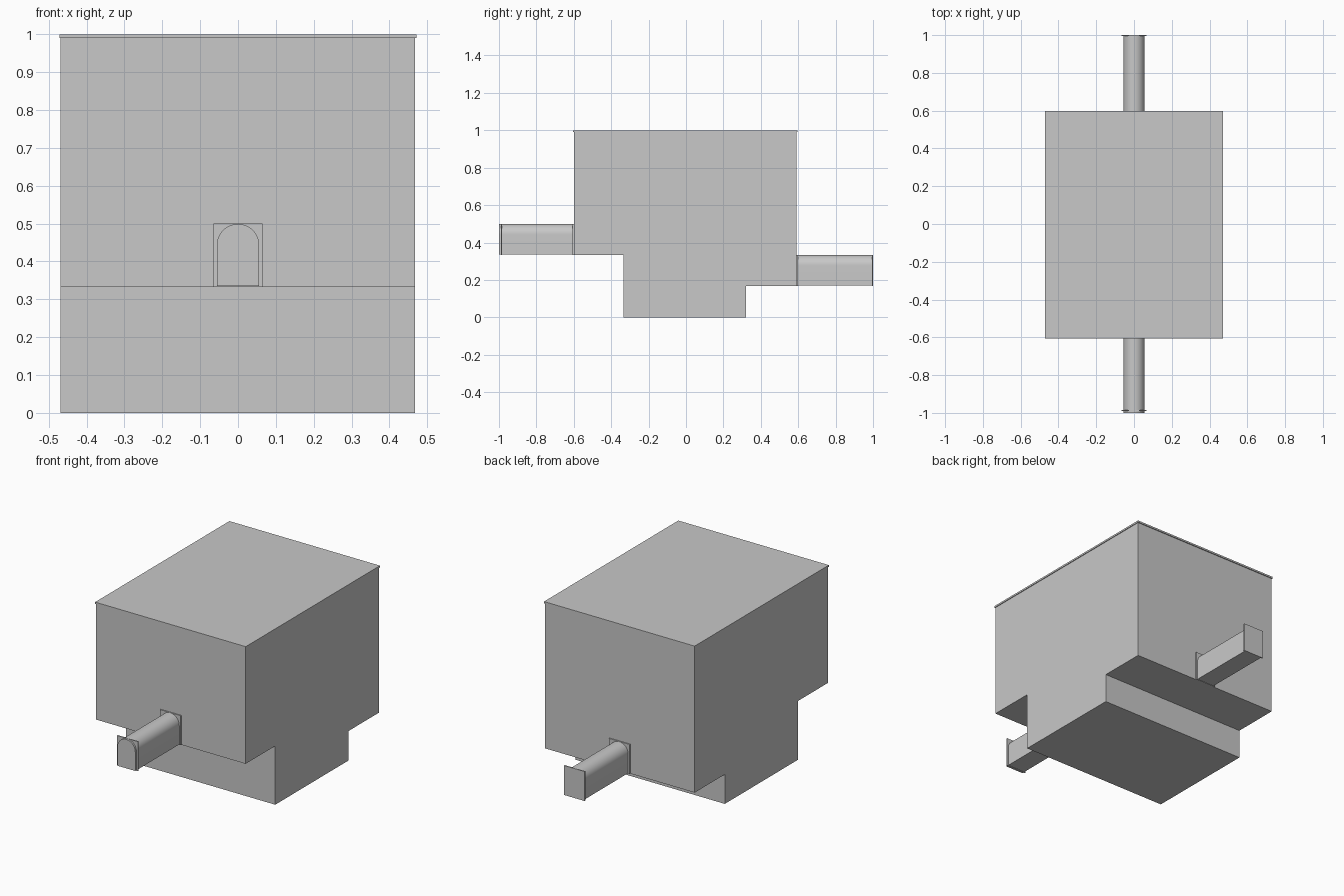
import bpy, bmesh, math

cube = bpy.data.objects.get("Cube")
if cube:
    bpy.data.objects.remove(cube, do_unlink=True)

grey = bpy.data.materials.new("plain_grey")
grey.use_nodes = True
colour = (0.58, 0.58, 0.58, 1)
grey.diffuse_color = colour
grey.node_tree.nodes["Principled BSDF"].inputs["Base Color"].default_value = colour


def prism(name, profile, axis, start, end, smooth=False):
    """Extrude a closed 2D profile along x (profile y, z) or y (profile x, z)."""
    bm = bmesh.new()
    place = (lambda a, b: (start, a, b)) if axis == "x" else (lambda a, b: (a, start, b))
    face = bm.faces.new([bm.verts.new(place(a, b)) for a, b in profile])
    moved = bmesh.ops.extrude_face_region(bm, geom=[face])["geom"]
    shift = (end - start, 0, 0) if axis == "x" else (0, end - start, 0)
    bmesh.ops.translate(bm, vec=shift, verts=[v for v in moved if isinstance(v, bmesh.types.BMVert)])
    bmesh.ops.recalc_face_normals(bm, faces=bm.faces)
    mesh = bpy.data.meshes.new(name)
    bm.to_mesh(mesh)
    bm.free()
    mesh.materials.append(grey)
    obj = bpy.data.objects.new(name, mesh)
    bpy.context.collection.objects.link(obj)
    if smooth:
        bpy.ops.object.select_all(action="DESELECT")
        obj.select_set(True)
        bpy.context.view_layer.objects.active = obj
        bpy.ops.object.shade_smooth_by_angle(angle=math.radians(40))
    return obj


def rect(a0, a1, b0, b1):
    return [(a0, b0), (a1, b0), (a1, b1), (a0, b1)]


def arch(half, bottom, top, steps=20):
    """Flat-bottomed outline with a half-round top."""
    spring = top - half
    arc = [(half * math.cos(math.pi * i / steps), spring + half * math.sin(math.pi * i / steps))
           for i in range(steps + 1)]
    return [(-half, bottom), (half, bottom)] + arc


# Body stepped in at the front and back underside
FRONT, BACK = -0.6, 0.592
body_side = [(-0.335, 0), (0.322, 0), (0.322, 0.167), (BACK, 0.167),
             (BACK, 0.99), (FRONT, 0.99), (FRONT, 0.333), (-0.335, 0.333)]
prism("body", body_side, "x", -0.469, 0.468)

# Thin lid slightly overhanging the body
prism("lid", rect(-0.605, 0.597, 0.99, 1.0), "x", -0.472, 0.472)

# Arched ducts with a square flange at each end
for side, wall, sign, low in (("front", FRONT, -1, 0.333), ("back", BACK, 1, 0.167)):
    high = low + 0.167
    prism(side + "_duct", arch(0.056, low + 0.002, high - 0.001), "y", wall, sign * 0.997, True)
    prism(side + "_wall_flange", rect(-0.065, 0.065, low, high), "y", wall, wall + sign * 0.006)
    # The front duct shows its arch through the outer flange
    outer = 0.99 if side == "front" else 1.0
    prism(side + "_outer_flange", rect(-0.065, 0.065, low, high), "y",
          sign * (outer - 0.006), sign * outer)
    if side == "front":
        prism("front_duct_cap", arch(0.056, low + 0.002, high - 0.001), "y", -0.995, -1.0)
